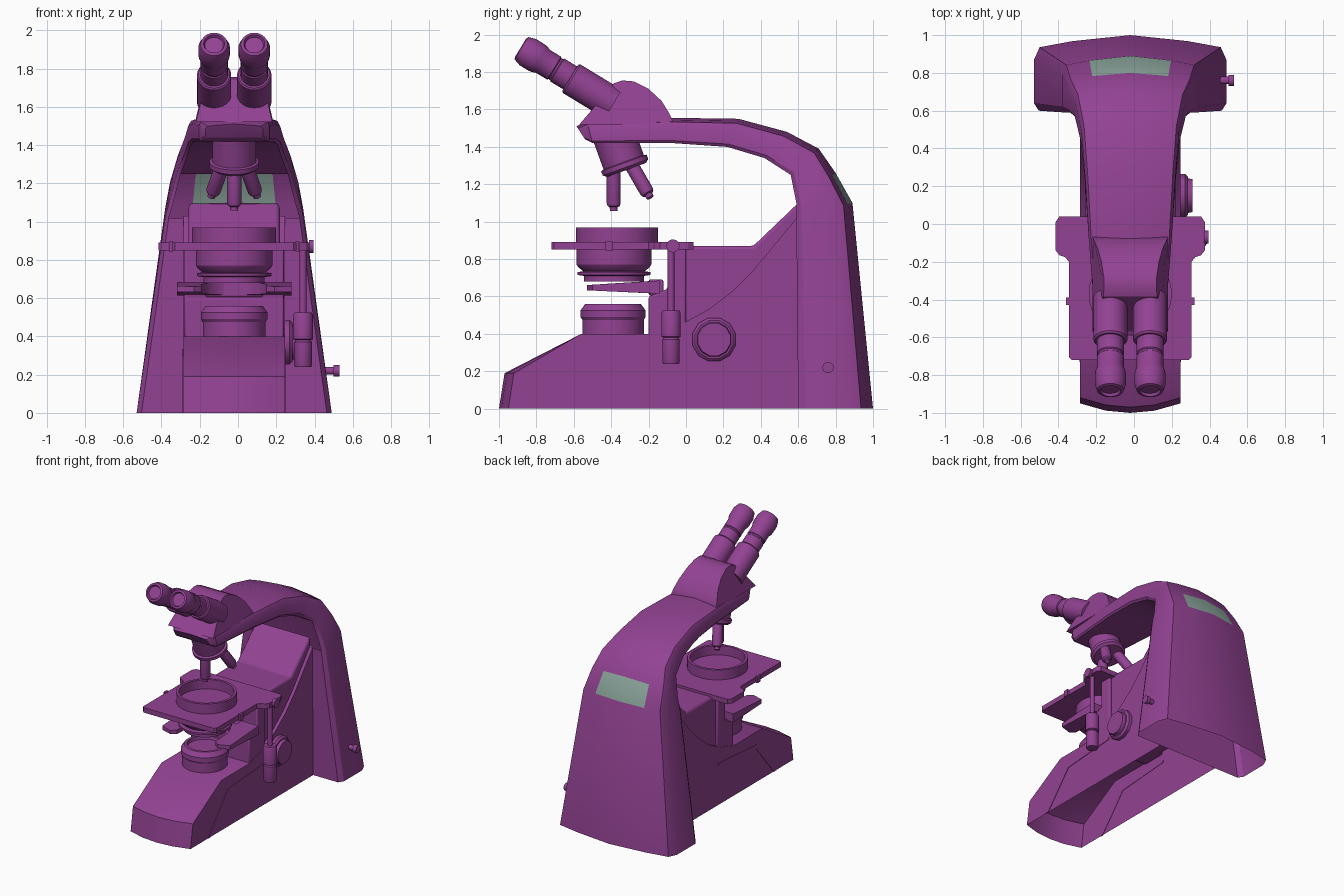
import bpy, bmesh, math
from mathutils import Vector

if "Cube" in bpy.data.objects:
    bpy.data.objects.remove(bpy.data.objects["Cube"])

CX = -0.02  # centre line of the instrument


def material(name, col):
    m = bpy.data.materials.new(name)
    m.diffuse_color = (*col, 1)
    m.use_nodes = True
    m.node_tree.nodes["Principled BSDF"].inputs["Base Color"].default_value = m.diffuse_color
    return m


PURPLE = material("purple", (0.29, 0.055, 0.29))
GLASS = material("grey_green", (0.26, 0.38, 0.33))


def finish(name, bm, bevel=0.0):
    bmesh.ops.remove_doubles(bm, verts=bm.verts, dist=1e-5)
    bmesh.ops.recalc_face_normals(bm, faces=bm.faces)
    bmesh.ops.translate(bm, verts=bm.verts, vec=(CX, 0, 0))
    me = bpy.data.meshes.new(name)
    bm.to_mesh(me)
    bm.free()
    ob = bpy.data.objects.new(name, me)
    bpy.context.collection.objects.link(ob)
    me.materials.append(PURPLE)
    me.materials.append(GLASS)
    if bevel:
        b = ob.modifiers.new("bevel", 'BEVEL')
        b.width, b.segments, b.limit_method = bevel, 2, 'ANGLE'
    bpy.ops.object.select_all(action='DESELECT')
    ob.select_set(True)
    bpy.context.view_layer.objects.active = ob
    bpy.ops.object.shade_smooth_by_angle(angle=math.radians(30))
    return ob


def prism(name, outline, axis, stations, warp=None, open_bottom=False, bevel=0.0):
    """Outline (y,z) swept along x, or (x,y) swept along z."""
    bm = bmesh.new()
    rings = []
    for s in stations:
        pts = [Vector((s, a, b)) if axis == 'x' else Vector((a, b, s)) for a, b in outline]
        rings.append([bm.verts.new(warp(p) if warp else p) for p in pts])
    n = len(outline)
    for r0, r1 in zip(rings, rings[1:]):
        for i in range(n - 1 if open_bottom else n):
            j = (i + 1) % n
            bm.faces.new((r0[i], r0[j], r1[j], r1[i]))
    bm.faces.new(rings[0])
    bm.faces.new(rings[-1])
    return finish(name, bm, bevel)


def box(name, x0, x1, y0, y1, z0, z1, bevel=0.0):
    return prism(name, [(x0, y0), (x1, y0), (x1, y1), (x0, y1)], 'z', (z0, z1), bevel=bevel)


def lathe(name, pts, origin, axis=(0, 0, 1), seg=32):
    """Turned part: (radius, height) points around an axis."""
    rot = Vector((0, 0, 1)).rotation_difference(Vector(axis))
    bm = bmesh.new()
    rings = []
    for r, h in pts:
        if r == 0:
            rings.append([bm.verts.new(rot @ Vector((0, 0, h)) + Vector(origin))] * seg)
        else:
            rings.append([bm.verts.new(rot @ Vector((r * math.cos(t), r * math.sin(t), h)) + Vector(origin))
                          for t in (2 * math.pi * (k + 0.5) / seg for k in range(seg))])
    for a, b in zip(rings, rings[1:]):
        for k in range(seg):
            vs = list(dict.fromkeys((a[k], a[(k + 1) % seg], b[(k + 1) % seg], b[k])))
            if len(vs) > 2:
                bm.faces.new(vs)
    return finish(name, bm)


def mirrored(half):
    return half + [(-x, y) for x, y in reversed(half)]


# Column and arm: hollow shell lofted from the nose back and down to the foot
SECTIONS = [  # inner y, z, outer y, z, half width
    (-0.54, 1.44, -0.585, 1.51, 0.15), (-0.50, 1.42, -0.53, 1.54, 0.185),
    (-0.07, 1.42, -0.07, 1.555, 0.22), (0.22, 1.40, 0.28, 1.55, 0.24),
    (0.42, 1.34, 0.54, 1.48, 0.26), (0.56, 1.25, 0.71, 1.39, 0.295),
    (0.59, 1.10, 0.80, 1.26, 0.335), (0.59, 1.02, 0.89, 1.10, 0.36),
    (0.60, 0.0, 1.0, 0.0, 0.51)]
RING = [(-.95, 0), (-1, .1), (-1, .67), (-.94, .84), (-.6, .92), (0, 1),
        (.6, .92), (.94, .84), (1, .67), (1, .1), (.95, 0)]
bm = bmesh.new()
rings = []
for yi, zi, yo, zo, hw in SECTIONS:
    a, b = Vector((0, yi, zi)), Vector((0, yo, zo))
    rings.append([bm.verts.new(a.lerp(b, v) + Vector((u * hw, 0, 0))) for u, v in RING])
bm.faces.new(rings[0])
for s, (r0, r1) in enumerate(zip(rings, rings[1:])):
    for i in range(len(RING)):
        if i == len(RING) - 1 and s in (5, 6):
            continue  # recess open towards the front
        j = (i + 1) % len(RING)
        f = bm.faces.new((r0[i], r0[j], r1[j], r1[i]))
        if s == 6 and i in (4, 5):
            f.material_index = 1  # rear window
finish("column_and_arm", bm)

# Foot with bowed front and open underside


def bow(p):
    if p.y < -0.9:
        p.y += 0.05 * (p.x / 0.265) ** 2
    return p


prism("base", [(-1, 0), (-0.97, .19), (-.56, .4), (-.2, .4), (-.03, .45), (.12, .53), (.25, .63),
               (.36, .74), (.6, 1.03), (.6, 0)], 'x', [-.265, -.13, 0, .13, .265], bow, open_bottom=True)
for s, side in ((-1, "left"), (1, "right")):
    prism("base_crease_" + side, [(-.73, 0), (-.48, .3), (0, .335), (0, .315), (-.465, .28), (-.7, 0)],
          'x', (s * .262, s * .269))

# Web rising to the column, and the stage bracket in front of it
prism("web", [(-.03, .38), (-.03, .87), (.36, .87), (.6, 1.1), (.6, .38)], 'x', (-.24, .24), bevel=.015)
prism("stage_bracket", [(-.2, .38), (-.2, .6), (-.1, .64), (-.1, .86), (0, .86), (0, .38)],
      'x', (-.26, .26), bevel=.01)

# Stage, dish and side clips
prism("stage", mirrored([(.31, -.72), (.325, -.705), (.325, -.2), (.345, -.175), (.375, -.165),
                         (.395, -.14), (.395, .01), (.375, .04)]), 'z', (.85, .89))
lathe("stage_dish", [(.22, .885), (.22, .97), (.2, .97), (.2, .895), (0, .895)], (0, -.37, 0), seg=40)
for s, side in ((-1, "left"), (1, "right")):
    box("stage_clip_" + side, s * .32, s * .34, -.43, -.39, .845, .895)
lathe("stage_lock", [(0, 0), (.035, 0), (.035, .025), (0, .025)], (.39, -.07, .87), (1, 0, 0), 16)

# Condenser, its fork and the lamp
lathe("condenser", [(0, .68), (.16, .68), (.16, .71), (.195, .715), (.195, .73), (.165, .735),
                    (.19, .755), (.2, .77), (.2, .855), (0, .855)], (0, -.385, 0), seg=40)
arc = [(.17 * math.cos(t), -.36 + .17 * math.sin(t)) for t in (math.pi * k / 12 for k in range(13))]


def thin_tip(p):
    k = max(0, min(1, (p.y + .53) / .38))
    p.z = .645 + (p.z - .645) * (.4 + .6 * k)
    return p


prism("condenser_fork", [(.21, -.53), (.17, -.5)] + arc + [(-.17, -.5), (-.21, -.53), (-.3, -.5),
      (-.3, -.14), (.3, -.14), (.3, -.5)], 'z', (.615, .685), thin_tip)
box("fork_clamp", -.15, .15, -.2, -.12, .605, .69, .01)
lathe("lamp", [(.165, .39), (.165, .475), (.175, .49), (.175, .525), (.15, .56), (.13, .56),
               (.125, .535), (0, .535)], (0, -.39, 0), seg=32)

# Knobs and switch on the right side
lathe("focus_knob", [(.12, -.02), (.12, .03), (.105, .045), (.095, .045), (.09, .07), (0, .07)],
      (.26, .15, .37), (1, 0, 0), 12)
lathe("stage_drive", [(0, .24), (.043, .24), (.047, .25), (.047, .37), (.04, .38), (.052, .385), (.052, .51),
                      (.045, .525), (.018, .525), (.018, .86), (0, .86)], (.36, -.08, 0), seg=20)
lathe("switch", [(.02, -.06), (.02, .02), (.03, .02), (.03, .05), (0, .05)], (.5, .76, .22), (1, 0, 0), 16)

# Tilted turret with three objectives
tilt = Vector((0, .34, -.94)).normalized()
hub = Vector((0, -.325, 1.295))
lathe("turret", [(.115, -.2), (.115, -.025), (.13, -.02), (.13, .005), (.11, .02), (0, .02)], hub, tilt)
front, side = Vector((0, -.94, -.34)), Vector((1, 0, 0))
for i in range(3):
    a = math.radians(120 * i)
    radial = front * math.cos(a) + side * math.sin(a)
    lathe(f"objective_{i + 1}", [(.038, 0), (.038, .175), (.032, .19), (.022, .195), (.02, .215), (0, .215)],
          hub + radial * .066, tilt + radial * .36, 20)


# Viewing head and the pair of eyepieces
def narrow(p):
    p.x *= 1 - 1.5 * max(0, p.z - 1.55)
    return p


prism("head", [(-.57, 1.52), (-.45, 1.66), (-.385, 1.74), (-.34, 1.755), (-.28, 1.75), (-.2, 1.71),
               (-.13, 1.645), (-.09, 1.58), (-.07, 1.54), (-.07, 1.52)], 'x', (-.2, 0, .2), narrow)
look = Vector((0, -.855, .519))
for s, name in ((-1, "left"), (1, "right")):
    start = Vector((s * .105, -.44, 1.66))
    lathe("tube_" + name, [(0, -.06), (.09, -.06), (.09, .2), (.082, .21), (0, .21)], start, look)
    lathe("eyepiece_" + name, [(.072, .2), (.072, .29), (.066, .295), (.066, .305), (.072, .31), (.072, .38),
          (.08, .4), (.083, .42), (.083, .475), (.07, .515), (.055, .52), (.048, .505), (0, .505)], start, look)
